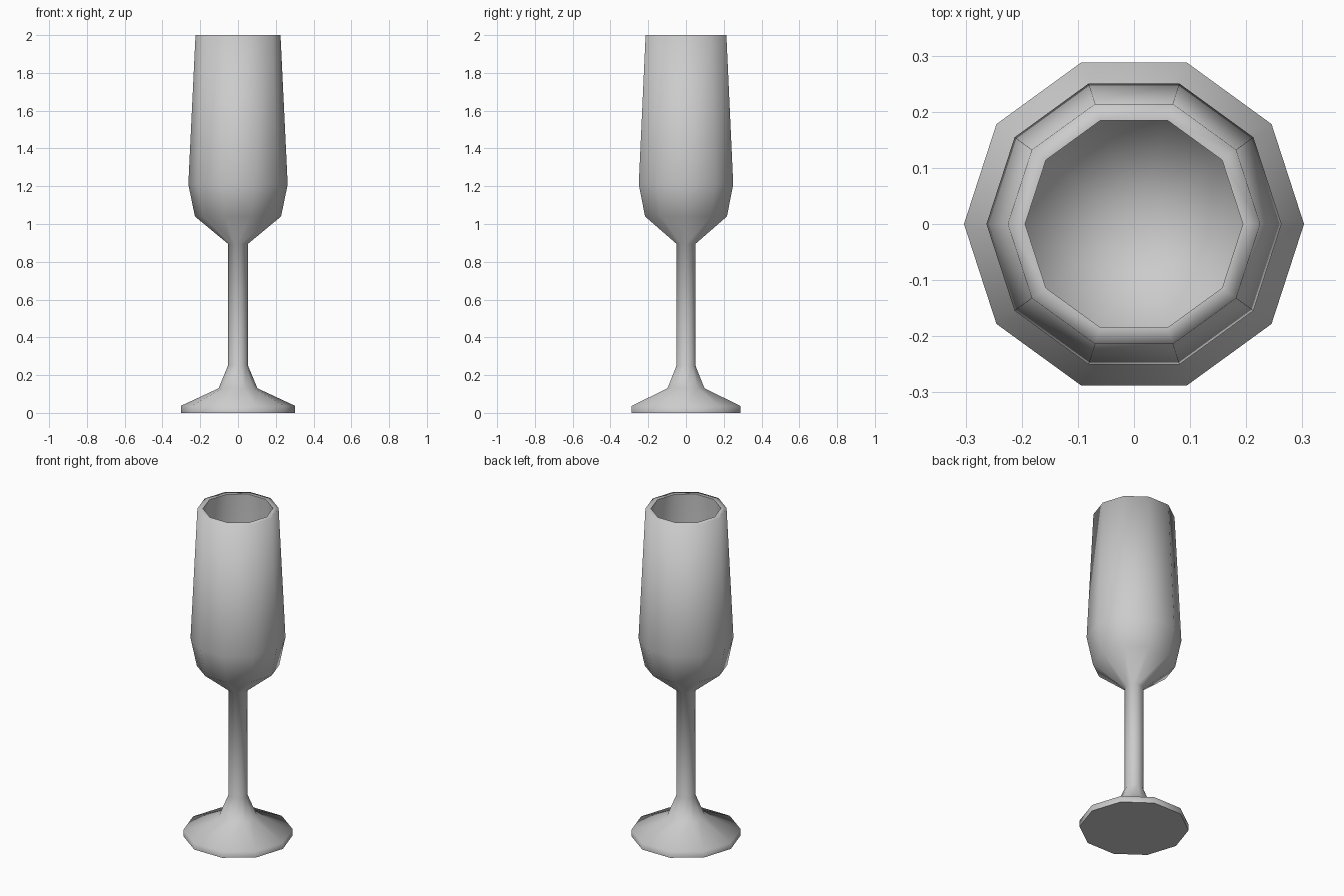
import bpy, bmesh
from math import cos, sin, tau, radians

cube = bpy.data.objects.get("Cube")
if cube:
    bpy.data.objects.remove(cube)

SIDES = 10

glass = bpy.data.materials.new("light_grey")
glass.use_nodes = True
colour = (0.6, 0.6, 0.6, 1)
glass.diffuse_color = colour
glass.node_tree.nodes["Principled BSDF"].inputs["Base Color"].default_value = colour


def lathe(name, profile):
    """Revolve (radius, height) points about z; zero radius closes to a tip."""
    bm = bmesh.new()
    rings = []
    for r, z in profile:
        count = SIDES if r > 0 else 1
        ring = [bm.verts.new((r * cos(tau * i / SIDES), r * sin(tau * i / SIDES), z))
                for i in range(count)]
        rings.append(ring)
    for a, b in zip(rings, rings[1:]):
        for i in range(SIDES):
            j = (i + 1) % SIDES
            if len(b) == 1:
                bm.faces.new((a[i], a[j], b[0]))
            else:
                bm.faces.new((a[i], a[j], b[j], b[i]))
    # flat underside
    bm.faces.new(rings[0][::-1])
    bmesh.ops.recalc_face_normals(bm, faces=bm.faces)
    mesh = bpy.data.meshes.new(name)
    bm.to_mesh(mesh)
    bm.free()
    mesh.materials.append(glass)
    obj = bpy.data.objects.new(name, mesh)
    bpy.context.collection.objects.link(obj)
    return obj


foot = [(0.303, 0), (0.303, 0.037), (0.103, 0.13)]
stem = [(0.053, 0.25), (0.053, 0.895)]
bowl_outside = [(0.228, 1.04), (0.263, 1.21), (0.225, 2.0)]
bowl_inside = [(0.194, 2.0), (0.228, 1.22), (0.195, 1.07), (0, 0.95)]

flute = lathe("flute_glass", foot + stem + bowl_outside + bowl_inside)

# soft outer surface, crisp inner rim and foot edge
bpy.ops.object.select_all(action='DESELECT')
flute.select_set(True)
bpy.context.view_layer.objects.active = flute
bpy.ops.object.shade_smooth_by_angle(angle=radians(88.5))
